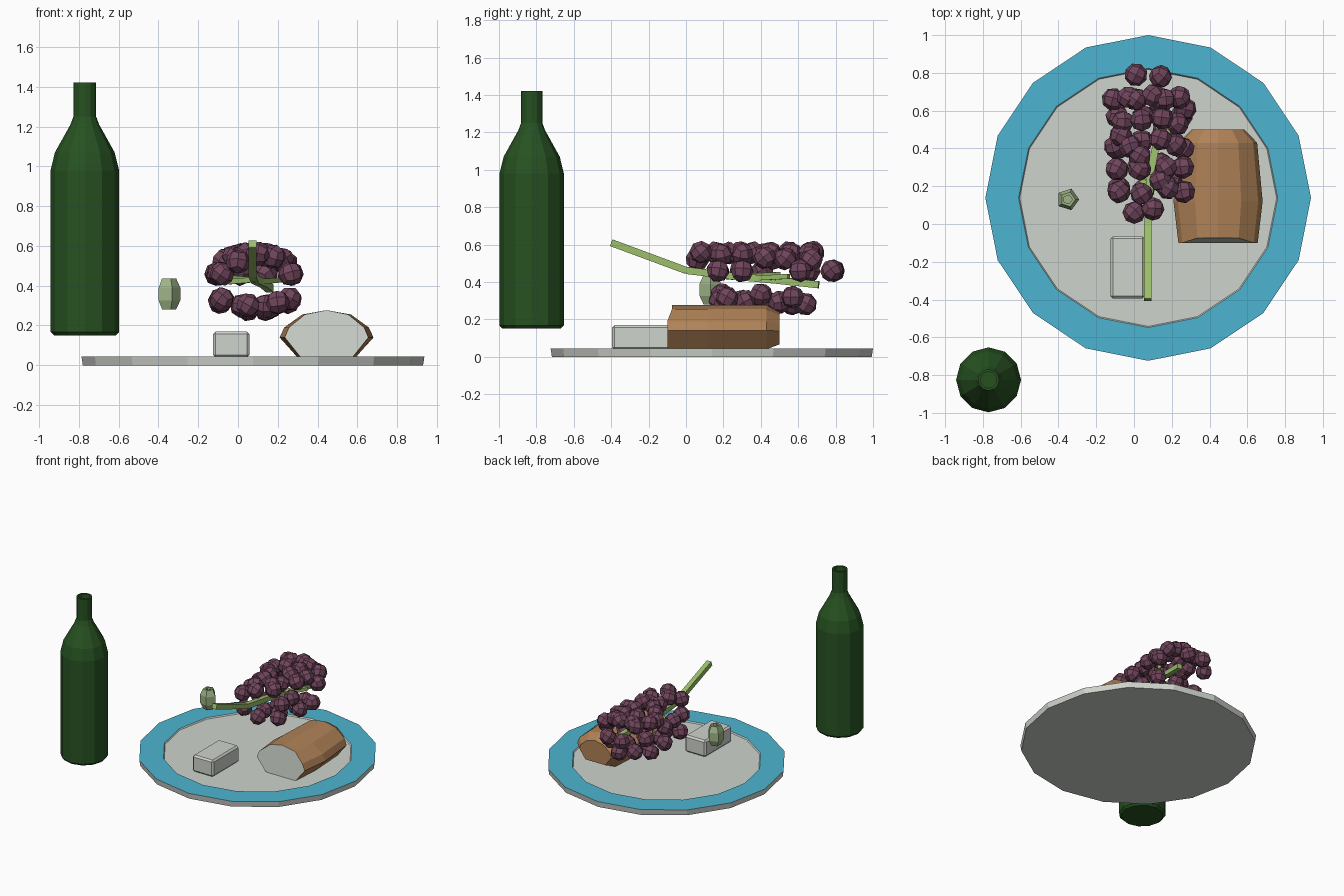
import bpy, bmesh, math, random
from mathutils import Vector, Matrix, Euler

if "Cube" in bpy.data.objects:
    bpy.data.objects.remove(bpy.data.objects["Cube"])

random.seed(4)

def mat(name, r, g, b):
    m = bpy.data.materials.new(name)
    lin = lambda c: c / 12.92 if c <= 0.04045 else ((c + 0.055) / 1.055) ** 2.4
    m.diffuse_color = (lin(r), lin(g), lin(b), 1)
    m.use_nodes = True
    m.node_tree.nodes["Principled BSDF"].inputs["Base Color"].default_value = m.diffuse_color
    return m

PALE = mat("pale grey", 0.81, 0.83, 0.80)
BLUE = mat("rim blue", 0.30, 0.71, 0.82)
CRUST = mat("bread crust", 0.69, 0.51, 0.34)
GRAPE = mat("grape purple", 0.44, 0.27, 0.36)
STEM = mat("stem green", 0.61, 0.75, 0.42)
BOTTLE = mat("bottle green", 0.15, 0.32, 0.13)
OLIVE = mat("olive green", 0.62, 0.71, 0.53)

def finish(name, bm, *mats):
    bmesh.ops.recalc_face_normals(bm, faces=bm.faces)
    me = bpy.data.meshes.new(name)
    bm.to_mesh(me)
    bm.free()
    for m in mats:
        me.materials.append(m)
    ob = bpy.data.objects.new(name, me)
    bpy.context.collection.objects.link(ob)
    return ob

def loft(bm, rings):
    """Skin closed rings of points and cap both ends; returns the caps."""
    vs = [[bm.verts.new(p) for p in r] for r in rings]
    n = len(vs[0])
    for a, b in zip(vs, vs[1:]):
        for i in range(n):
            j = (i + 1) % n
            bm.faces.new((a[i], a[j], b[j], b[i]))
    return bm.faces.new(vs[0]), bm.faces.new(vs[-1])

def lathe(cx, cy, sides, profile):
    bm = bmesh.new()
    loft(bm, [[(cx + r * math.cos(2 * math.pi * i / sides),
                cy + r * math.sin(2 * math.pi * i / sides), z)
               for i in range(sides)] for r, z in profile])
    return bm

# plate with blue rim and shallow well
PX, PY = 0.075, 0.138
bm = lathe(PX, PY, 16, [(0.855, 0), (0.862, 0.045), (0.686, 0.045), (0.68, 0.036)])
for f in bm.faces:
    if all(v.co.z > 0.04 for v in f.verts):
        f.material_index = 1
finish("plate", bm, PALE, BLUE)

# bottle with open neck
finish("bottle", lathe(-0.77, -0.825, 12, [
    (0.155, 0.15), (0.172, 0.167), (0.172, 0.98), (0.15, 1.07), (0.072, 1.21),
    (0.057, 1.25), (0.057, 1.42), (0.043, 1.42), (0.043, 1.27)]), BOTTLE)

# pitted olive
finish("olive", lathe(-0.35, 0.13, 5, [
    (0.038, 0.28), (0.06, 0.325), (0.06, 0.39), (0.04, 0.435),
    (0.024, 0.435), (0.024, 0.33)]), OLIVE)

# butter block
bm = bmesh.new()
bmesh.ops.create_cube(bm, size=1, matrix=Matrix.Translation((-0.034, -0.23, 0.104))
                      @ Matrix.Diagonal((0.182, 0.33, 0.132, 1)))
bmesh.ops.bevel(bm, geom=bm.edges[:], offset=0.013, segments=1, affect='EDGES')
finish("butter", bm, PALE)

# half loaf of bread: mirrored cross-section lofted along y, pale cut end
half = [(0.62, 0.04), (1, 0.14), (0.9, 0.19), (0.52, 0.255)]
section = half + [(0, 0.277)] + [(-x, z) for x, z in reversed(half)]
rings = []
for y, sx, sz in [(-0.10, 0.21, 1), (0.12, 0.236, 1), (0.43, 0.207, 1), (0.5, 0.14, 0.72)]:
    rings.append([(0.445 + x * sx, y + (0.025 if y < 0 and z > 0.25 else 0),
                   0.135 + (z - 0.135) * sz) for x, z in section])
bm = bmesh.new()
cut, back = loft(bm, rings)
cut.material_index = 1
finish("bread", bm, CRUST, PALE)

# grape stem: square bars between points, with side twigs
bm = bmesh.new()
def bar(a, b, w):
    a, b = Vector(a), Vector(b)
    d = b - a
    m = (Matrix.Translation((a + b) / 2) @ d.to_track_quat('Y', 'Z').to_matrix().to_4x4()
         @ Matrix.Diagonal((w, d.length, w, 1)))
    bmesh.ops.create_cube(bm, size=1, matrix=m)

path = [(0.073, -0.4, 0.61), (0.073, 0.0, 0.462), (0.085, 0.26, 0.43),
        (0.13, 0.48, 0.41), (0.16, 0.71, 0.385)]
for a, b in zip(path, path[1:]):
    bar(a, b, 0.038)
for a, b in [((0.085, 0.26, 0.43), (-0.04, 0.5, 0.44)),
             ((0.1, 0.36, 0.42), (0.22, 0.55, 0.43)),
             ((0.08, 0.2, 0.43), (-0.04, 0.3, 0.42))]:
    bar(a, b, 0.026)
finish("grape_stem", bm, STEM)

# grapes: faceted balls set on the upper and lower shell of the bunch
upper = [(0.01, 0.66), (0.10, 0.68), (-0.03, 0.67), (0.16, 0.66), (0.24, 0.67),
         (-0.06, 0.54), (0.04, 0.55), (0.15, 0.56), (0.23, 0.53), (-0.07, 0.47),
         (0.14, 0.45), (-0.02, 0.41), (0.22, 0.42), (0.03, 0.36), (0.03, 0.29),
         (0.17, 0.30), (0.14, 0.23), (0.04, 0.16), (0.18, 0.19), (0.10, 0.08)]
middle = [(0.01, 0.79), (0.14, 0.78), (-0.11, 0.66), (0.27, 0.61), (-0.10, 0.41),
          (-0.09, 0.29), (0.26, 0.30), (0.265, 0.17), (-0.08, 0.17), (0.0, 0.06)]
lower = [(-0.08, 0.19), (0.05, 0.18), (0.20, 0.22), (0.02, 0.30), (0.14, 0.32),
         (0.26, 0.40), (-0.09, 0.40), (0.04, 0.44), (0.16, 0.50), (-0.09, 0.57),
         (0.05, 0.57), (0.25, 0.57), (0.14, 0.64)]
def shell(x):
    return math.sqrt(max(0.0, 1 - ((x - 0.08) / 0.21) ** 2))

spots = [(x, y, 0.44 + 0.12 * shell(x)) for x, y in upper]
spots += [(x, y, 0.46 + (0.06 if y < 0.1 else 0)) for x, y in middle]
spots += [(x, y, 0.385 - 0.09 * shell(x) - 0.05 * (y - 0.3)) for x, y in lower]

bm = bmesh.new()
for p in spots:
    ball = bmesh.new()
    bmesh.ops.create_cube(ball, size=1)
    bmesh.ops.subdivide_edges(ball, edges=ball.edges[:], cuts=1, use_grid_fill=True)
    turn = Euler([random.uniform(0, 6.28) for _ in range(3)]).to_matrix()
    for v in ball.verts:
        v.co = turn @ (v.co.normalized() * 0.062) + Vector(p)
    tmp = bpy.data.meshes.new("grape_tmp")
    ball.to_mesh(tmp)
    ball.free()
    bm.from_mesh(tmp)
    bpy.data.meshes.remove(tmp)
finish("grapes", bm, GRAPE)
